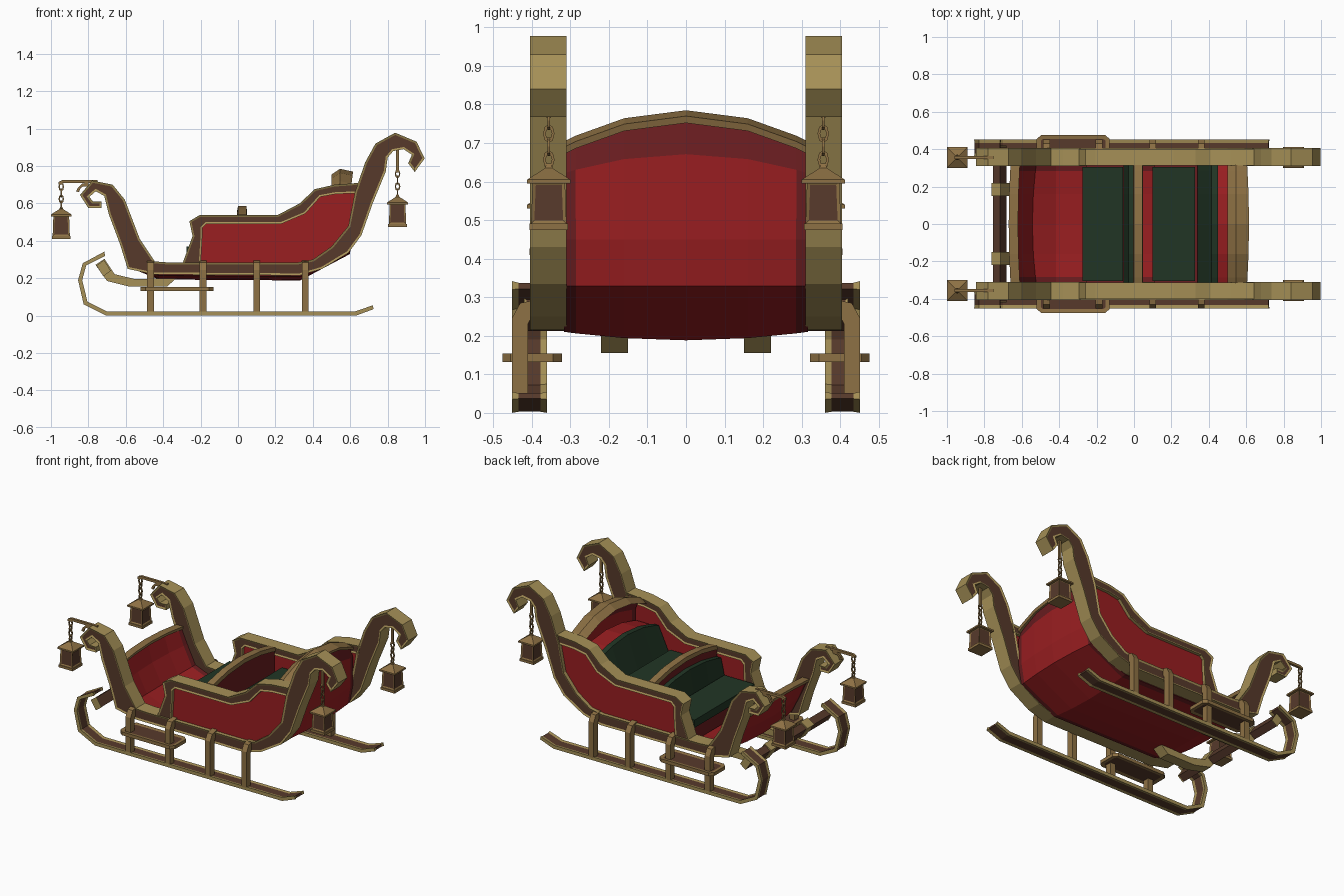
import bpy, bmesh, math
from mathutils import Matrix, Vector

if "Cube" in bpy.data.objects:
    bpy.data.objects.remove(bpy.data.objects["Cube"])


def material(name, rgb):
    m = bpy.data.materials.new(name)
    m.diffuse_color = (*rgb, 1)
    m.use_nodes = True
    m.node_tree.nodes["Principled BSDF"].inputs["Base Color"].default_value = m.diffuse_color
    return m


GOLD = material("pale gold", (0.38, 0.28, 0.095))
TAN = material("tan wood", (0.27, 0.165, 0.058))
BROWN = material("dark brown wood", (0.095, 0.042, 0.024))
RED = material("red paint", (0.32, 0.013, 0.015))
DARK_RED = material("deep red", (0.14, 0.012, 0.014))
GREEN = material("green cushion", (0.015, 0.036, 0.018))


def finish(name, bm, mats, mirror=False):
    bmesh.ops.recalc_face_normals(bm, faces=bm.faces)
    me = bpy.data.meshes.new(name)
    bm.to_mesh(me)
    bm.free()
    for m in mats:
        me.materials.append(m)
    ob = bpy.data.objects.new(name, me)
    bpy.context.collection.objects.link(ob)
    if mirror:
        mod = ob.modifiers.new("mirror", 'MIRROR')
        mod.use_axis = (False, True, False)
    return ob


PLANES = {'xz': lambda u, v, w: (u, w, v), 'yz': lambda u, v, w: (w, u, v), 'xy': lambda u, v, w: (u, v, w)}


def ladder(name, pairs, w0, w1, mats, plane='xz', inset=None, width=0.014, depth=-0.005, mirror=True):
    """Band between two outlines, extruded w0..w1; inset panels go on its 'flat' or 'rim' faces."""
    bm, put = bmesh.new(), PLANES[plane]
    rows = [[bm.verts.new(put(*p)) for p in ((a, b, w0), (c, d, w0), (c, d, w1), (a, b, w1))]
            for a, b, c, d in pairs]
    flat, rim = [], []
    for r, s in zip(rows, rows[1:]):
        for k in range(4):
            n = (k + 1) % 4
            (rim if k % 2 else flat).append(bm.faces.new((r[k], r[n], s[n], s[k])))
    rim += [bm.faces.new(rows[0]), bm.faces.new(rows[-1])]
    bmesh.ops.recalc_face_normals(bm, faces=bm.faces)
    if inset:
        panel = flat if inset == 'flat' else rim
        bmesh.ops.inset_region(bm, faces=panel, thickness=width, depth=depth, use_even_offset=True)
        for f in panel:
            f.material_index = 1
    return finish(name, bm, mats, mirror)


YS = (-0.315, -0.285, -0.16, 0, 0.16, 0.285, 0.315)


def arch(name, section, mats, closed=True):
    """Loft across the sleigh; each section point is x, z and its offset at the middle."""
    bm = bmesh.new()
    rows = []
    for y in YS:
        k = 1 - (y / 0.315) ** 2
        rows.append([bm.verts.new((x + dx * k, y, z + dz * k)) for x, z, dx, dz in section])
    n = len(section)
    for j, (r, s) in enumerate(zip(rows, rows[1:])):
        for i in range(n if closed else n - 1):
            f = bm.faces.new((r[i], r[(i + 1) % n], s[(i + 1) % n], s[i]))
            if len(mats) > 1 and (j in (0, len(YS) - 2) or i == n - 2):
                f.material_index = 1
    if closed:
        bm.faces.new(rows[0])
        bm.faces.new(rows[-1])
    return finish(name, bm, mats)


def box(name, x0, x1, y0, y1, z0, z1, mat, mirror=False):
    bm = bmesh.new()
    m = Matrix.Translation(((x0 + x1) / 2, (y0 + y1) / 2, (z0 + z1) / 2)) @ Matrix.Diagonal((x1 - x0, y1 - y0, z1 - z0, 1))
    bmesh.ops.create_cube(bm, size=1, matrix=m)
    return finish(name, bm, [mat], mirror)


# scrolled side frame: front curl, sill, rear curl
ladder("side_frame", [
    (-0.73, 0.61, -0.73, 0.575), (-0.775, 0.61, -0.80, 0.575), (-0.795, 0.635, -0.845, 0.645),
    (-0.76, 0.665, -0.78, 0.722), (-0.715, 0.64, -0.67, 0.70), (-0.69, 0.54, -0.605, 0.62),
    (-0.63, 0.38, -0.525, 0.41), (-0.59, 0.25, -0.445, 0.29), (-0.45, 0.22, -0.38, 0.285),
    (0.33, 0.215, 0.32, 0.285), (0.45, 0.25, 0.40, 0.30), (0.59, 0.335, 0.50, 0.37),
    (0.66, 0.43, 0.59, 0.48), (0.72, 0.60, 0.625, 0.66), (0.79, 0.77, 0.68, 0.82),
    (0.80, 0.845, 0.735, 0.92), (0.83, 0.88, 0.84, 0.978), (0.885, 0.89, 0.955, 0.93),
    (0.93, 0.86, 0.998, 0.84), (0.91, 0.815, 0.945, 0.768)],
    0.31, 0.405, [GOLD, BROWN], inset='flat', width=0.011)

# upper rail and the red side panel that it encloses
rail = [(-0.20, 0.27, -0.30, 0.27), (-0.19, 0.43, -0.243, 0.425), (-0.19, 0.47, -0.26, 0.505),
        (-0.17, 0.49, -0.206, 0.537), (0.23, 0.49, 0.21, 0.537), (0.36, 0.545, 0.33, 0.60),
        (0.44, 0.635, 0.41, 0.676), (0.52, 0.65, 0.515, 0.70), (0.64, 0.655, 0.65, 0.71)]
ladder("upper_rail", rail, 0.312, 0.40, [GOLD, BROWN], inset='flat', width=0.010)
bm = bmesh.new()
outline = [p[:2] for p in rail] + [(0.62, 0.5), (0.52, 0.36), (0.40, 0.28)]
f = bm.faces.new([bm.verts.new((x, 0.33, z)) for x, z in outline])
ext = bmesh.ops.extrude_face_region(bm, geom=[f])
bmesh.ops.translate(bm, vec=(0, 0.05, 0), verts=[v for v in ext['geom'] if isinstance(v, bmesh.types.BMVert)])
finish("side_panel", bm, [RED], True)

# bulging hull: dash, floor and back
hull = arch("hull", [(-0.635, 0.49, -0.02, 0.02), (-0.59, 0.39, -0.03, -0.005), (-0.53, 0.27, -0.02, -0.015),
                     (-0.42, 0.225, 0, -0.022), (0.33, 0.22, 0, -0.022), (0.57, 0.335, 0.02, 0),
                     (0.59, 0.45, 0.015, 0), (0.59, 0.62, 0.015, 0.05), (0.565, 0.69, 0.02, 0.075)],
            [RED, DARK_RED], closed=False)
sol = hull.modifiers.new("thickness", 'SOLIDIFY')
sol.thickness, sol.offset = 0.02, 0
arch("back_top_trim", [(0.50, 0.675, 0, 0.08), (0.545, 0.705, 0, 0.08), (0.605, 0.69, 0.01, 0.08),
                       (0.60, 0.672, 0.01, 0.08)], [TAN])
arch("dash_top_trim", [(-0.655, 0.48, -0.01, 0.02), (-0.66, 0.50, -0.01, 0.02), (-0.61, 0.50, -0.01, 0.02),
                       (-0.615, 0.48, -0.01, 0.02)], [TAN])

# two benches
box("front_seat_base", -0.255, 0.0, -0.312, 0.312, 0.22, 0.32, DARK_RED)
box("front_seat_cushion", -0.275, -0.06, -0.305, 0.305, 0.32, 0.37, GREEN)
arch("front_seat_back", [(0.0, 0.22, 0, 0), (0.04, 0.22, 0, 0), (0.04, 0.52, 0, 0.045), (0.0, 0.52, 0, 0.045)], [DARK_RED])
arch("front_back_cushion", [(-0.055, 0.36, 0, 0), (0.0, 0.36, 0, 0), (0.0, 0.47, 0, 0.045), (-0.03, 0.47, 0, 0.045)], [GREEN])
arch("front_back_trim", [(-0.005, 0.515, 0, 0.045), (0.048, 0.515, 0, 0.045), (0.045, 0.54, 0, 0.045),
                         (0.0, 0.54, 0, 0.045)], [TAN])
box("rear_seat_base", 0.11, 0.39, -0.312, 0.312, 0.25, 0.38, DARK_RED)
box("rear_seat_cushion", 0.10, 0.325, -0.305, 0.305, 0.38, 0.43, GREEN)
arch("rear_back_cushion", [(0.34, 0.40, 0, 0), (0.42, 0.40, 0, 0), (0.45, 0.56, 0, 0.06), (0.415, 0.56, 0, 0.06)], [GREEN])
arch("rear_seat_back", [(0.40, 0.32, 0, 0), (0.56, 0.36, 0, 0), (0.57, 0.55, 0, 0.06), (0.45, 0.55, 0, 0.06)], [RED])

# runners with dark inlay, and the slanted bar that joins the tongues
ladder("runner", [(0.725, 0.035, 0.72, 0.055), (0.63, 0.0, 0.625, 0.022), (-0.705, 0.0, -0.70, 0.022),
                  (-0.825, 0.06, -0.805, 0.075), (-0.855, 0.19, -0.833, 0.19), (-0.83, 0.28, -0.812, 0.268),
                  (-0.715, 0.342, -0.71, 0.32)], 0.36, 0.452, [GOLD, BROWN], inset='rim', width=0.018, depth=-0.003)
ladder("tongue_crossbar", [(-0.757, 0.268, -0.716, 0.297), (-0.72, 0.21, -0.68, 0.24)], -0.42, 0.42,
       [GOLD, BROWN], inset='rim', width=0.006, depth=-0.002, mirror=False)

# bent struts
for i, x in enumerate((-0.468, -0.187, 0.10, 0.36)):
    ladder(f"strut_{i + 1}", [(0.41, 0.015, 0.452, 0.015), (0.41, 0.23, 0.452, 0.245),
                              (0.40, 0.25, 0.43, 0.285), (0.36, 0.255, 0.37, 0.297)],
           x - 0.018, x + 0.018, [TAN], plane='yz')

# side steps and front tongues
ladder("step", [(-0.52, 0.345, -0.52, 0.455), (-0.495, 0.322, -0.495, 0.476),
                (-0.155, 0.322, -0.155, 0.476), (-0.13, 0.345, -0.13, 0.455)],
       0.132, 0.154, [TAN, BROWN], plane='xy', inset='flat', width=0.022, depth=-0.003)
ladder("tongue", [(-0.762, 0.272, -0.714, 0.304), (-0.70, 0.185, -0.66, 0.222),
                  (-0.58, 0.155, -0.55, 0.195), (-0.38, 0.155, -0.33, 0.20)], 0.15, 0.22, [GOLD])

# lantern brackets
ladder("lantern_arm", [(-0.96, 0.70, -0.96, 0.715), (-0.94, 0.708, -0.94, 0.724), (-0.75, 0.708, -0.75, 0.724)],
       0.348, 0.364, [TAN])
ladder("arm_curl", [(-0.80, 0.712, -0.80, 0.69), (-0.835, 0.705, -0.83, 0.69), (-0.855, 0.685, -0.842, 0.682),
                    (-0.865, 0.665, -0.85, 0.66)], 0.35, 0.362, [TAN])


def lantern(name, x, z, chain_top):
    """Square lantern with inset panes, hung on a chain of alternating links."""
    y = 0.356
    bm = bmesh.new()

    def tier(z0, z1, h0, h1):
        m = Matrix.Translation((x, y, z + (z0 + z1) / 2)) @ Matrix.Rotation(math.pi / 4, 4, 'Z')
        r = math.sqrt(2)
        return bmesh.ops.create_cone(bm, cap_ends=True, segments=4, radius1=h0 * r, radius2=h1 * r,
                                     depth=z1 - z0, matrix=m)['verts']
    tier(0, 0.016, 0.050, 0.050)
    body = tier(0.016, 0.125, 0.046, 0.042)
    tier(0.120, 0.130, 0.056, 0.056)
    tier(0.130, 0.160, 0.056, 0.010)
    tier(0.160, 0.172, 0.010, 0.006)
    bm.normal_update()
    panes = [f for f in {f for v in body for f in v.link_faces} if abs(f.normal.z) < 0.5]
    bmesh.ops.inset_individual(bm, faces=panes, thickness=0.012, depth=-0.004)
    for f in panes:
        f.material_index = 1
    finish(name, bm, [TAN, BROWN], True)

    start = z + 0.165
    count = round((chain_top - start) / 0.032)
    gap = (chain_top - start) / count
    bm = bmesh.new()
    for i in range(count):
        turn = Matrix.Rotation(math.pi / 2 * (i % 2), 4, 'Z')
        base = Vector((x, y, start + gap * (i + 0.5)))
        rings = []
        for k in range(8):
            a = 2 * math.pi * k / 8
            ring = []
            for s, t in ((-1, -1), (1, -1), (1, 1), (-1, 1)):
                r = 1 + 0.30 * s
                p = turn @ Vector((0.0035 * t, 0.0115 * r * math.cos(a), 0.0185 * r * math.sin(a)))
                ring.append(bm.verts.new(base + p))
            rings.append(ring)
        for k in range(8):
            r, s = rings[k], rings[(k + 1) % 8]
            for j in range(4):
                bm.faces.new((r[j], r[(j + 1) % 4], s[(j + 1) % 4], s[j]))
    finish(name + "_chain", bm, [TAN], True)


lantern("front_lantern", -0.945, 0.41, 0.705)
lantern("rear_lantern", 0.853, 0.475, 0.775)
# hook tying the rear chain to the curl
ladder("rear_hook", [(0.845, 0.765, 0.861, 0.765), (0.845, 0.89, 0.861, 0.89)], 0.35, 0.362, [TAN])
